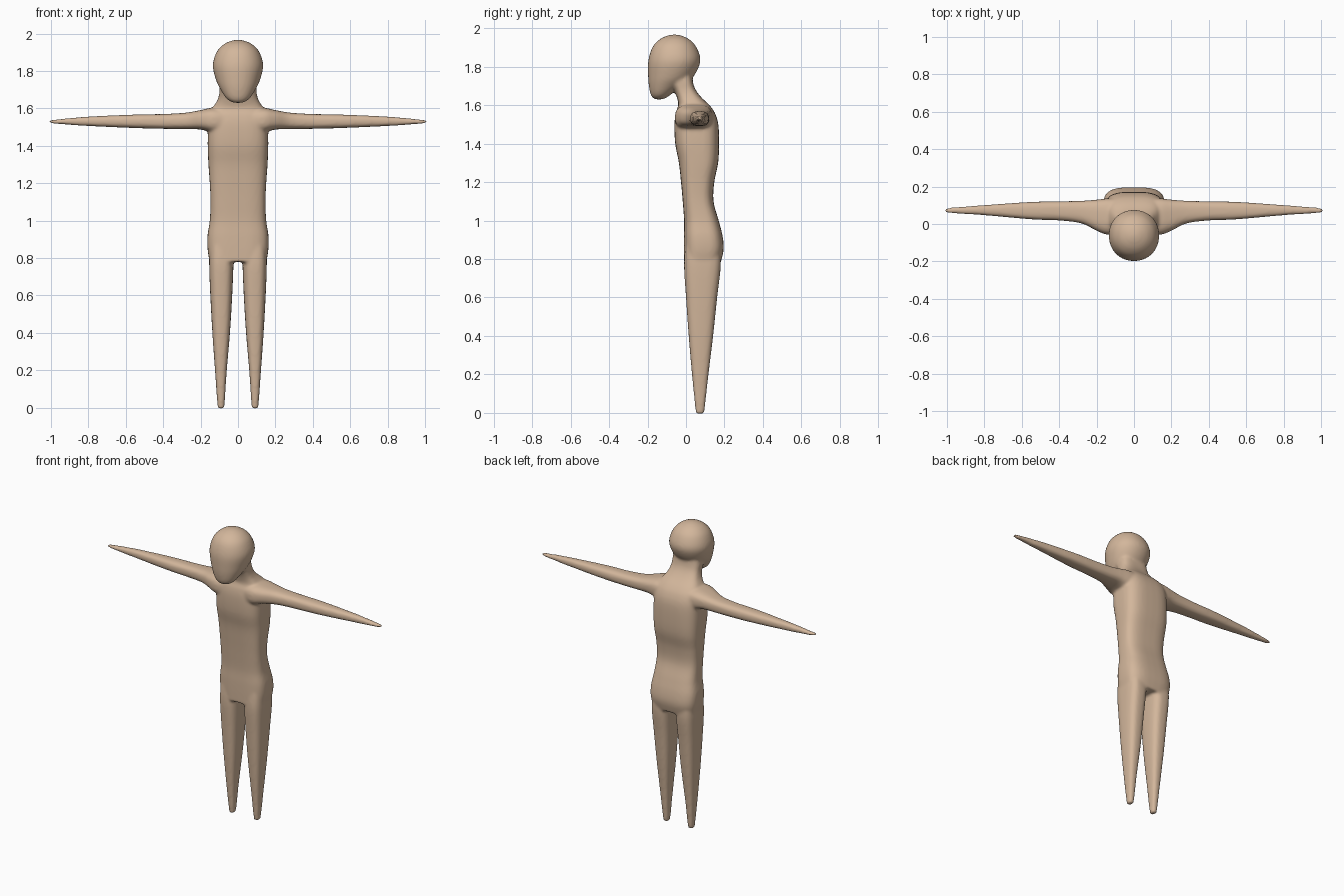
import bpy, bmesh, math

SIDES, STEPS = 40, 5


def spline(p0, p1, p2, p3, t):
    return tuple(0.5 * (2 * b + (c - a) * t + (2 * a - 5 * b + 4 * c - d) * t * t
                        + (3 * b - a - 3 * c + d) * t ** 3)
                 for a, b, c, d in zip(p0, p1, p2, p3))


def loft(bm, sections, power, place):
    """Closed tube through sections (t, a_min, a_max, b_min, b_max)."""
    n = len(sections)
    rows = []
    for i in range(n - 1):
        ctrl = [sections[min(max(i + k, 0), n - 1)] for k in (-1, 0, 1, 2)]
        rows += [spline(*ctrl, s / STEPS) for s in range(STEPS)]
    rows.append(sections[-1])
    rings = []
    for t, a0, a1, b0, b1 in rows:
        ring = []
        for k in range(SIDES):
            ang = math.tau * k / SIDES
            c, s = math.cos(ang), math.sin(ang)
            a = (a0 + a1) / 2 + (a1 - a0) / 2 * math.copysign(abs(c) ** (2 / power), c)
            b = (b0 + b1) / 2 + (b1 - b0) / 2 * math.copysign(abs(s) ** (2 / power), s)
            ring.append(bm.verts.new(place(t, a, b)))
        rings.append(ring)
    for r, q in zip(rings, rings[1:]):
        for k in range(SIDES):
            j = (k + 1) % SIDES
            bm.faces.new((r[k], r[j], q[j], q[k]))
    bm.faces.new(rings[0][::-1])
    bm.faces.new(rings[-1])


def upright(side=1):
    return lambda t, a, b: (side * a, b, t)


def sideways(side):
    return lambda t, a, b: (side * t, a, b)


# Torso and neck: z, half width, front y, back y
torso = [(0.78, 0.152, -0.01, 0.18), (0.85, 0.163, -0.011, 0.196),
         (0.92, 0.163, -0.011, 0.19), (1.0, 0.151, -0.01, 0.17),
         (1.1, 0.147, -0.017, 0.143), (1.2, 0.151, -0.026, 0.147),
         (1.3, 0.158, -0.037, 0.167), (1.4, 0.162, -0.056, 0.172),
         (1.5, 0.16, -0.06, 0.168), (1.56, 0.155, -0.053, 0.15),
         (1.6, 0.138, -0.04, 0.122), (1.64, 0.112, -0.047, 0.08),
         (1.68, 0.1, -0.062, 0.05), (1.72, 0.098, -0.08, 0.036),
         (1.78, 0.09, -0.1, 0.03)]

# Head with tapered jaw: z, half width, front y, back y
head = [(1.63, 0.022, -0.16, -0.122), (1.64, 0.046, -0.175, -0.1),
        (1.66, 0.068, -0.185, -0.072), (1.7, 0.093, -0.193, -0.02),
        (1.75, 0.117, -0.197, 0.04), (1.83, 0.135, -0.196, 0.075),
        (1.9, 0.115, -0.175, 0.055), (1.94, 0.08, -0.14, 0.02),
        (1.96, 0.04, -0.1, -0.02), (1.967, 0.008, -0.068, -0.052)]

# Leg: z, inner x, outer x, front y, back y
leg = [(-0.004, 0.073, 0.107, 0.052, 0.093), (0.03, 0.071, 0.111, 0.048, 0.098),
       (0.2, 0.06, 0.123, 0.031, 0.117), (0.4, 0.043, 0.137, 0.014, 0.141),
       (0.6, 0.031, 0.148, 0.0, 0.162), (0.77, 0.024, 0.154, -0.01, 0.181),
       (0.9, 0.02, 0.15, 0.0, 0.175)]

# Arm: x, front y, back y, bottom z, top z
arm = [(0.06, -0.05, 0.14, 1.46, 1.6), (0.14, -0.057, 0.137, 1.472, 1.603),
       (0.2, -0.036, 0.13, 1.487, 1.591), (0.28, 0.003, 0.124, 1.49, 1.577),
       (0.4, 0.019, 0.121, 1.491, 1.57), (0.55, 0.025, 0.118, 1.495, 1.567),
       (0.8, 0.047, 0.101, 1.506, 1.556), (0.95, 0.056, 0.09, 1.516, 1.543),
       (1.008, 0.058, 0.087, 1.522, 1.536)]

bm = bmesh.new()
loft(bm, [(z, -w, w, f, b) for z, w, f, b in torso], 3.2, upright())
loft(bm, [(z, -w, w, f, b) for z, w, f, b in head], 2.1, upright())
for side in (-1, 1):
    loft(bm, leg, 2.9, upright(side))
    loft(bm, arm, 2.8, sideways(side))
bmesh.ops.recalc_face_normals(bm, faces=bm.faces)

mesh = bpy.data.meshes.new("body")
bm.to_mesh(mesh)
bm.free()
body = bpy.data.objects.new("body", mesh)
bpy.context.collection.objects.link(body)

skin = bpy.data.materials.new("skin")
skin.diffuse_color = (0.65, 0.47, 0.33, 1)
mesh.materials.append(skin)

# Fuse the parts into one continuous skin and soften the joins
remesh = body.modifiers.new("fuse", 'REMESH')
remesh.mode = 'VOXEL'
remesh.voxel_size = 0.008
remesh.use_smooth_shade = True
soften = body.modifiers.new("soften", 'SMOOTH')
soften.factor = 0.5
soften.iterations = 8
